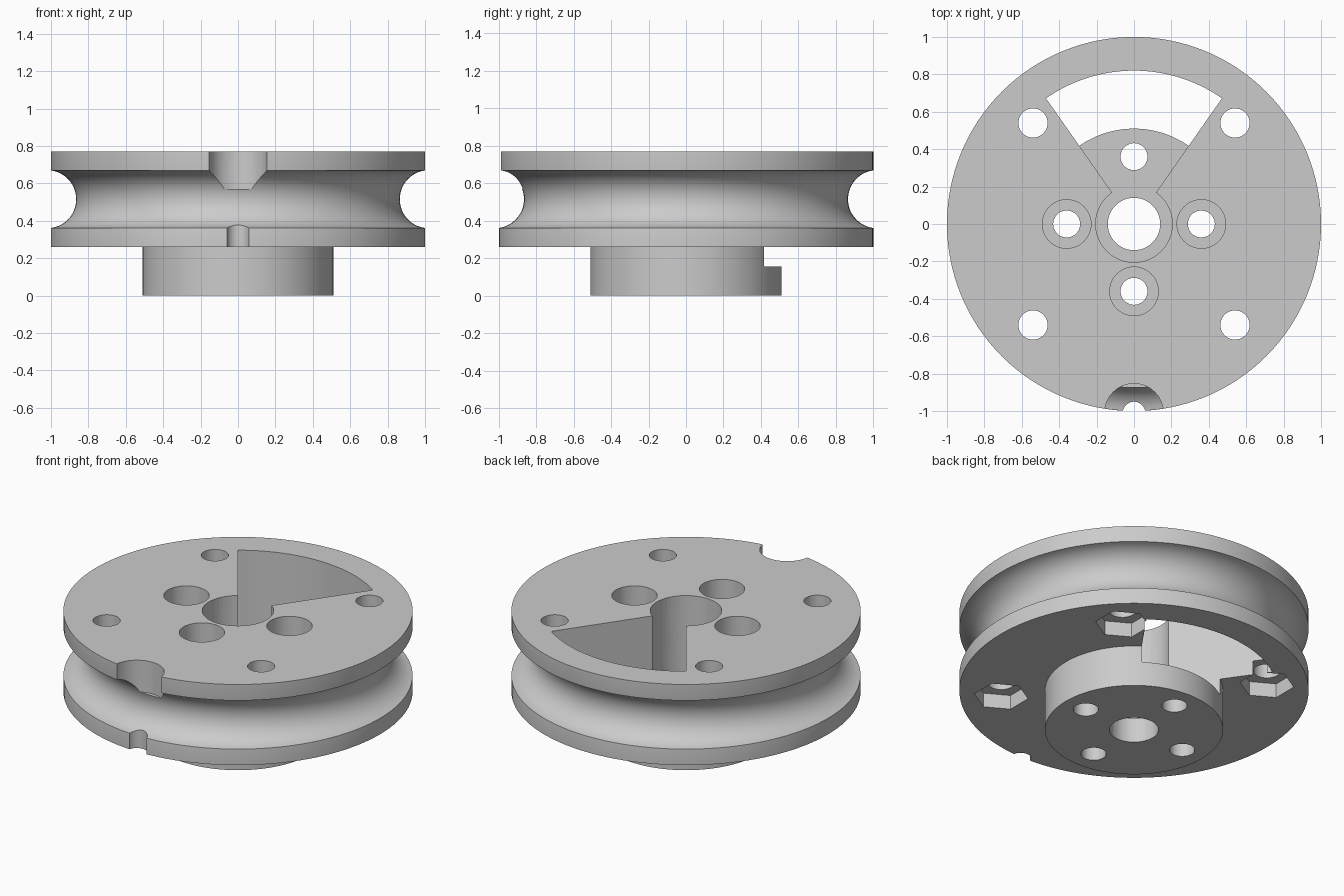
import bpy, bmesh
from math import sin, cos, pi, radians, sqrt
from mathutils import Vector

cube = bpy.data.objects.get("Cube")
if cube:
    bpy.data.objects.remove(cube)

TOP, RIM, FLOOR = 0.77, 0.26, 0.155

grey = bpy.data.materials.new("plain grey")
grey.use_nodes = True
colour = (0.6, 0.6, 0.6, 1)
grey.diffuse_color = colour
grey.node_tree.nodes["Principled BSDF"].inputs["Base Color"].default_value = colour


def make_object(name, bm):
    bmesh.ops.recalc_face_normals(bm, faces=bm.faces[:])
    mesh = bpy.data.meshes.new(name)
    bm.to_mesh(mesh)
    bm.free()
    obj = bpy.data.objects.new(name, mesh)
    bpy.context.collection.objects.link(obj)
    mesh.materials.append(grey)
    return obj


def revolve(name, profile, steps=128):
    """Spin an (r, z) profile that begins and ends on the axis."""
    bm = bmesh.new()
    verts = [bm.verts.new((r, 0, z)) for r, z in profile]
    edges = [bm.edges.new(pair) for pair in zip(verts, verts[1:])]
    bmesh.ops.spin(bm, geom=verts + edges, cent=(0, 0, 0), axis=(0, 0, 1),
                   angle=2 * pi, steps=steps)
    bmesh.ops.remove_doubles(bm, verts=bm.verts[:], dist=1e-4)
    return make_object(name, bm)


def prism(name, points, z0, z1):
    """Extrude a flat outline between two heights."""
    bm = bmesh.new()
    face = bm.faces.new([bm.verts.new((x, y, z0)) for x, y in points])
    moved = bmesh.ops.extrude_face_region(bm, geom=[face])["geom"]
    bmesh.ops.translate(bm, vec=Vector((0, 0, z1 - z0)),
                        verts=[v for v in moved if isinstance(v, bmesh.types.BMVert)])
    return make_object(name, bm)


def arc(x, y, r, start, end, n):
    return [(x + r * cos(start + (end - start) * i / n),
             y + r * sin(start + (end - start) * i / n)) for i in range(n + 1)]


def round_cut(x, y, r, z0, z1, sides=48, turn=0):
    return prism("cutter", arc(x, y, r, turn, turn + 2 * pi, sides)[:-1], z0, z1)


# Grooved wheel with its hub
groove = []
for i in range(25):
    a = -pi / 2 + pi * i / 24
    groove.append((min(1, 1.02 - 0.155 * cos(a)), 0.515 + 0.155 * sin(a)))
wheel = revolve("grooved_wheel", [(0, 0), (0.51, 0), (0.51, RIM), (1, RIM)]
                + groove + [(1, TOP), (0, TOP)])

# Fan-shaped window, open below outside the hub
cutters = [prism("cutter", [(0, 0)] + arc(0, 0, 0.82, radians(55), radians(125), 32),
                 FLOOR, 1)]

# Centre bore and the four recessed hub holes
cutters += [round_cut(0, 0, 0.14, -1, 1), round_cut(0, 0, 0.205, FLOOR, 1)]
for x, y in ((0.36, 0), (-0.36, 0), (0, 0.36), (0, -0.36)):
    cutters += [round_cut(x, y, 0.072, -1, 1), round_cut(x, y, 0.13, FLOOR, 1)]

# Outer holes with hexagonal pockets underneath
for x in (-0.54, 0.54):
    for y in (-0.54, 0.54):
        cutters += [round_cut(x, y, 0.078, -1, 1),
                    round_cut(x, y, 0.156, 0.1, 0.35, 6, pi / 6)]

# Notches in the front of both rims
cutters += [round_cut(0, -1.01, 0.157, 0.57, 1), round_cut(0, -1.01, 0.06, -1, 0.65)]

bpy.context.view_layer.objects.active = wheel
for cutter in cutters:
    cutter.hide_render = True
    cut = wheel.modifiers.new("cut", "BOOLEAN")
    cut.operation = "DIFFERENCE"
    cut.solver = "EXACT"
    cut.object = cutter
    bpy.ops.object.modifier_apply(modifier=cut.name)
    bpy.data.objects.remove(cutter)

bpy.ops.object.select_all(action="DESELECT")
wheel.select_set(True)
bpy.ops.object.shade_smooth_by_angle(angle=radians(30))
